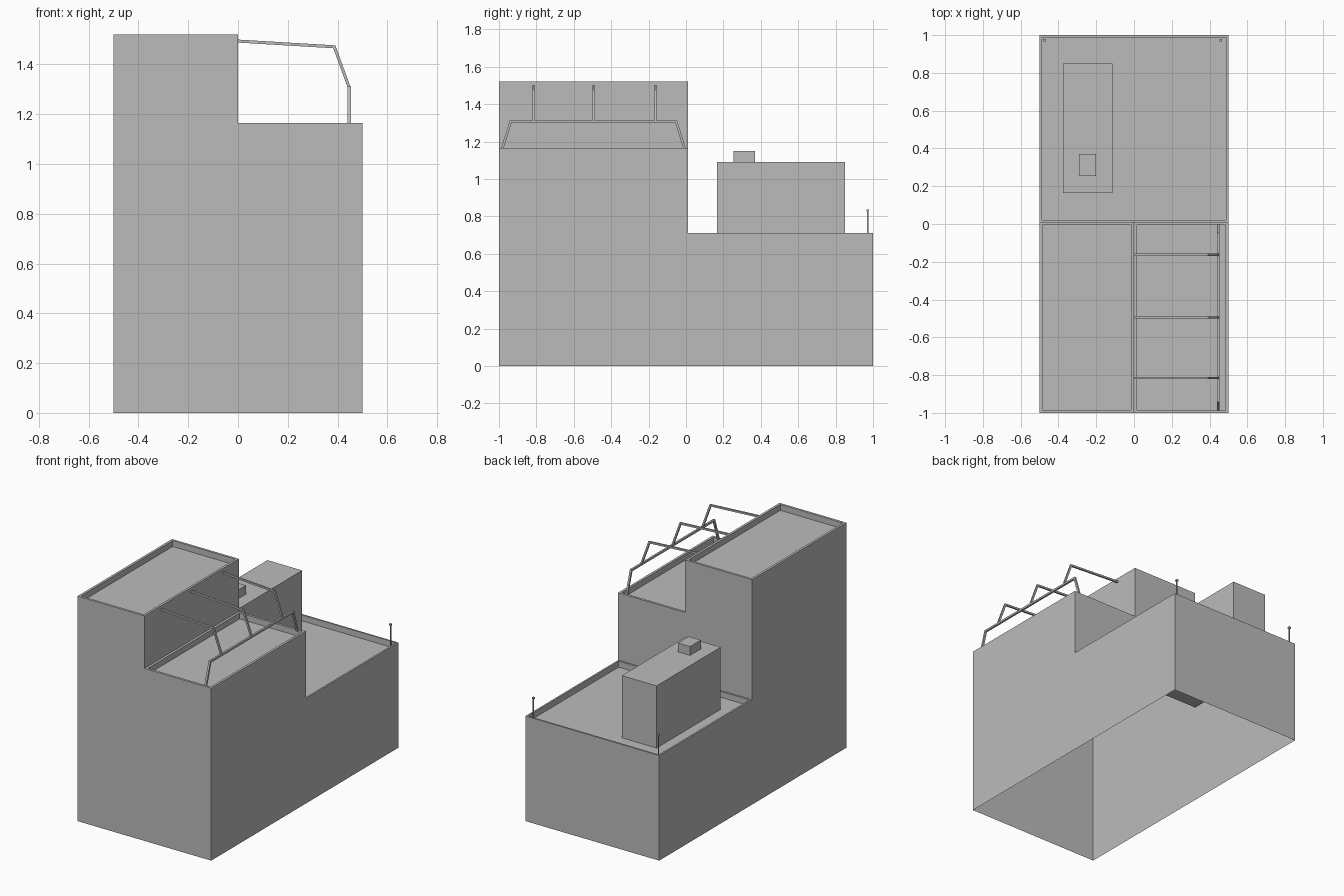
import bpy, bmesh
from mathutils import Vector

cube = bpy.data.objects.get("Cube")
if cube:
    bpy.data.objects.remove(cube, do_unlink=True)

grey = bpy.data.materials.new("plain grey")
grey.use_nodes = True
grey.diffuse_color = (0.5, 0.5, 0.5, 1)
grey.node_tree.nodes["Principled BSDF"].inputs["Base Color"].default_value = (0.5, 0.5, 0.5, 1)


def finish(name, bm):
    mesh = bpy.data.meshes.new(name)
    bm.to_mesh(mesh)
    bm.free()
    mesh.materials.append(grey)
    obj = bpy.data.objects.new(name, mesh)
    bpy.context.scene.collection.objects.link(obj)
    return obj


def box(name, low, high):
    bm = bmesh.new()
    low, high = Vector(low), Vector(high)
    bmesh.ops.create_cube(bm, size=1)
    for v in bm.verts:
        v.co = (low + high) / 2 + v.co * (high - low)
    return finish(name, bm)


def bar(name, path, normal, width):
    """Square bar swept with mitred corners along a path in the plane of normal."""
    bm = bmesh.new()
    points, n = [Vector(p) for p in path], Vector(normal)
    dirs = [(b - a).normalized() for a, b in zip(points, points[1:])]
    rings = []
    for i, p in enumerate(points):
        before, after = dirs[max(i - 1, 0)], dirs[min(i, len(dirs) - 1)]
        side = n.cross((before + after).normalized())
        side /= side.dot(n.cross(after))
        rings.append([bm.verts.new(p + (side * s + n * t) * width / 2)
                      for s, t in ((-1, -1), (1, -1), (1, 1), (-1, 1))])
    for a, b in zip(rings, rings[1:]):
        for k in range(4):
            bm.faces.new((a[k], a[k - 1], b[k - 1], b[k]))
    bm.faces.new(rings[0])
    bm.faces.new(rings[-1][::-1])
    bmesh.ops.recalc_face_normals(bm, faces=bm.faces)
    return finish(name, bm)


# Stepped building shell, open underneath
X, Y, STEP = 0.5, 1.0, 0.01
LOW, MID, TALL = 0.71, 1.165, 1.52
bm = bmesh.new()


def face(*points):
    return bm.faces.new([bm.verts.new(p) for p in points])


def roof(x0, x1, y0, y1, z):
    return face((x0, y0, z), (x1, y0, z), (x1, y1, z), (x0, y1, z))


face((-X, -Y, 0), (X, -Y, 0), (X, -Y, MID), (0, -Y, MID), (0, -Y, TALL), (-X, -Y, TALL))
face((X, Y, 0), (-X, Y, 0), (-X, Y, LOW), (X, Y, LOW))
face((X, -Y, 0), (X, Y, 0), (X, Y, LOW), (X, STEP, LOW), (X, STEP, MID), (X, -Y, MID))
face((-X, Y, 0), (-X, -Y, 0), (-X, -Y, TALL), (-X, STEP, TALL), (-X, STEP, LOW), (-X, Y, LOW))
face((X, STEP, LOW), (-X, STEP, LOW), (-X, STEP, TALL), (0, STEP, TALL),
     (0, STEP, MID), (X, STEP, MID))
face((0, -Y, MID), (0, STEP, MID), (0, STEP, TALL), (0, -Y, TALL))
roofs = [(roof(-X, X, STEP, Y, LOW), 0.017),
         (roof(-X, 0, -Y, STEP, TALL), 0.023),
         (roof(0, X, -Y, STEP, MID), 0.023)]

# Parapets: inset each roof and sink it
RECESS = 0.04
bm.normal_update()
for top, rim in roofs:
    bmesh.ops.inset_individual(bm, faces=[top], thickness=rim)
    bmesh.ops.inset_individual(bm, faces=[top], thickness=0)
    for v in top.verts:
        v.co.z -= RECESS
bmesh.ops.remove_doubles(bm, verts=bm.verts, dist=0.0001)
finish("building_shell", bm)

# Rooftop plant room and its vent
box("plant_room", (-0.375, 0.165, LOW - RECESS), (-0.115, 0.85, 1.09))
box("roof_vent", (-0.29, 0.255, 1.09), (-0.2, 0.37, 1.15))

# Terrace frame: one long rail and three ribs back to the tower
RAIL = 0.447
bar("terrace_rail", [(RAIL, -0.985, MID - RECESS / 4), (RAIL, -0.937, 1.307),
                     (RAIL, -0.053, 1.307), (RAIL, -0.005, MID - RECESS / 4)], (1, 0, 0), 0.013)
for i, y in enumerate((-0.815, -0.495, -0.163)):
    bar(f"terrace_rib_{i + 1}", [(0, y, 1.494), (0.387, y, 1.471), (RAIL, y, 1.307)],
        (0, 1, 0), 0.012)

# Corner masts with small heads
for name, x in (("right", -0.475), ("left", 0.46)):
    y = 0.972
    box(f"{name}_mast", (x - 0.003, y - 0.003, LOW - RECESS), (x + 0.003, y + 0.003, 0.825))
    box(f"{name}_mast_head", (x - 0.007, y - 0.007, 0.825), (x + 0.007, y + 0.007, 0.837))
